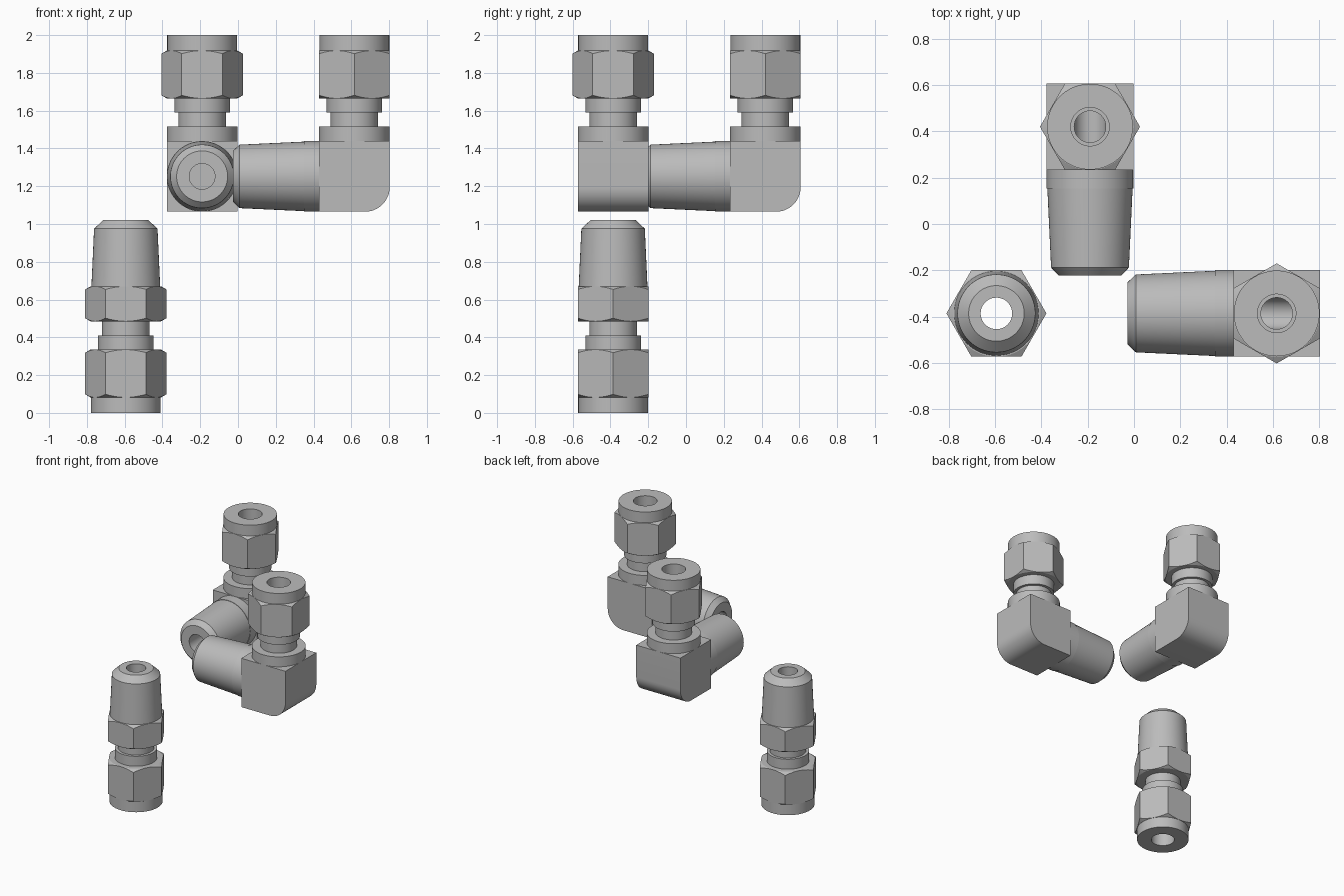
import bpy, bmesh
from math import radians, cos, pi, sin
from mathutils import Matrix, Vector

SEG = 72        # divisible by 12, so hex corners and flat centres land on vertices
FLAT = 0.187    # half the width across flats
BORE = 0.068
SOCKET = 0.083

cube = bpy.data.objects.get("Cube")
if cube:
    bpy.data.objects.remove(cube, do_unlink=True)

steel = bpy.data.materials.new("steel grey")
steel.use_nodes = True
GREY = (0.5, 0.5, 0.5, 1)
steel.diffuse_color = GREY
steel.node_tree.nodes["Principled BSDF"].inputs["Base Color"].default_value = GREY


def finish(name, bm, frame):
    bmesh.ops.remove_doubles(bm, verts=bm.verts, dist=1e-5)
    bmesh.ops.recalc_face_normals(bm, faces=bm.faces)
    bm.transform(frame)
    mesh = bpy.data.meshes.new(name)
    bm.to_mesh(mesh)
    bm.free()
    mesh.materials.append(steel)
    obj = bpy.data.objects.new(name, mesh)
    bpy.context.collection.objects.link(obj)
    return obj


def smooth(obj):
    bpy.ops.object.select_all(action='DESELECT')
    obj.select_set(True)
    bpy.context.view_layer.objects.active = obj
    bpy.ops.object.shade_smooth_by_angle(angle=radians(20))


def hexagon(low, high):
    """Hex section with conically chamfered corners at both ends."""
    return [(FLAT, low, 0), (FLAT, low, 1), (FLAT, high, -1), (FLAT, high, 0)]


def turned(name, profile, frame):
    """Closed (radius, height, hex chamfer direction) profile swept about z."""
    bm = bmesh.new()
    rings = []
    for r, h, *side in profile:
        ring = []
        for i in range(SEG):
            t = 2 * pi * i / SEG
            rad, z = r, h
            if side and side[0]:
                rad = r / cos(t % (pi / 3) - pi / 6)
                z = h + side[0] * (rad - r) * 0.577
            ring.append(bm.verts.new((rad * cos(t), rad * sin(t), z)))
        rings.append(ring)
    for a, b in zip(rings, rings[1:] + rings[:1]):
        for i in range(SEG):
            j = (i + 1) % SEG
            bm.faces.new((a[i], a[j], b[j], b[i]))
    smooth(finish(name, bm, frame))


def nut(name, frame):
    turned(name, [(SOCKET, 0), (0.185, 0), (0.185, 0.082)]
           + hexagon(0.082, 0.335) + [(SOCKET, 0.335)], frame)


# Shoulder ring and neck behind each nut
NECK = [(BORE, 0.335), (0.147, 0.335), (0.147, 0.411), (0.126, 0.411), (0.126, 0.485)]


def straight_fitting(frame):
    nut("straight_nut", frame)
    turned("straight_body", NECK + hexagon(0.485, 0.67)
           + [(0.182, 0.67), (0.168, 0.975), (0.12, 1.02), (BORE, 1.02)], frame)


def elbow_fitting(side, frame):
    # Tube end, hanging down from the tip
    down = (frame @ Matrix.Translation((0, 0, 0.748)) @ Matrix.Rotation(pi, 4, 'X')
            @ Matrix.Rotation(pi / 2, 4, 'Z'))
    nut(side + "_elbow_nut", down)
    turned(side + "_elbow_neck", NECK + [(FLAT, 0.485), (FLAT, 0.561), (BORE, 0.561)], down)

    # Tapered pipe arm
    arm = frame @ Matrix.Rotation(-pi / 2, 4, 'Y')
    turned(side + "_elbow_arm", [
        (BORE, FLAT), (FLAT, FLAT), (FLAT, 0.267), (0.184, 0.267),
        (0.168, 0.608), (0.135, 0.643), (BORE, 0.643)], arm)

    # Block with a rounded heel
    bm = bmesh.new()
    bmesh.ops.create_cube(bm, size=2 * FLAT)
    heel = [e for e in bm.edges if all(v.co.x > 0 and v.co.z < 0 for v in e.verts)]
    bmesh.ops.bevel(bm, geom=heel, offset=0.13, segments=12, profile=0.5, affect='EDGES')
    block = finish(side + "_elbow_block", bm, frame)

    # Two bores meeting in the block
    for axis, start, end in ((frame, 0, 0.3), (arm, -BORE, 0.3)):
        bm = bmesh.new()
        bmesh.ops.create_cone(bm, cap_ends=True, segments=SEG, radius1=BORE,
                              radius2=BORE, depth=end - start)
        cutter = finish("bore_cutter", bm,
                        axis @ Matrix.Translation((0, 0, (start + end) / 2)))
        cutter.hide_render = True
        bpy.context.view_layer.objects.active = block
        mod = block.modifiers.new("bore", 'BOOLEAN')
        mod.operation = 'DIFFERENCE'
        mod.solver = 'EXACT'
        mod.object = cutter
        bpy.ops.object.modifier_apply(modifier=mod.name)
        bpy.data.objects.remove(cutter, do_unlink=True)
    smooth(block)


straight_fitting(Matrix.Translation((-0.594, -0.386, 0)))
elbow_fitting("left", Matrix.Translation((0.616, -0.386, 1.252)))
elbow_fitting("rear", Matrix.Translation((-0.19, 0.42, 1.252)) @ Matrix.Rotation(pi / 2, 4, 'Z'))
